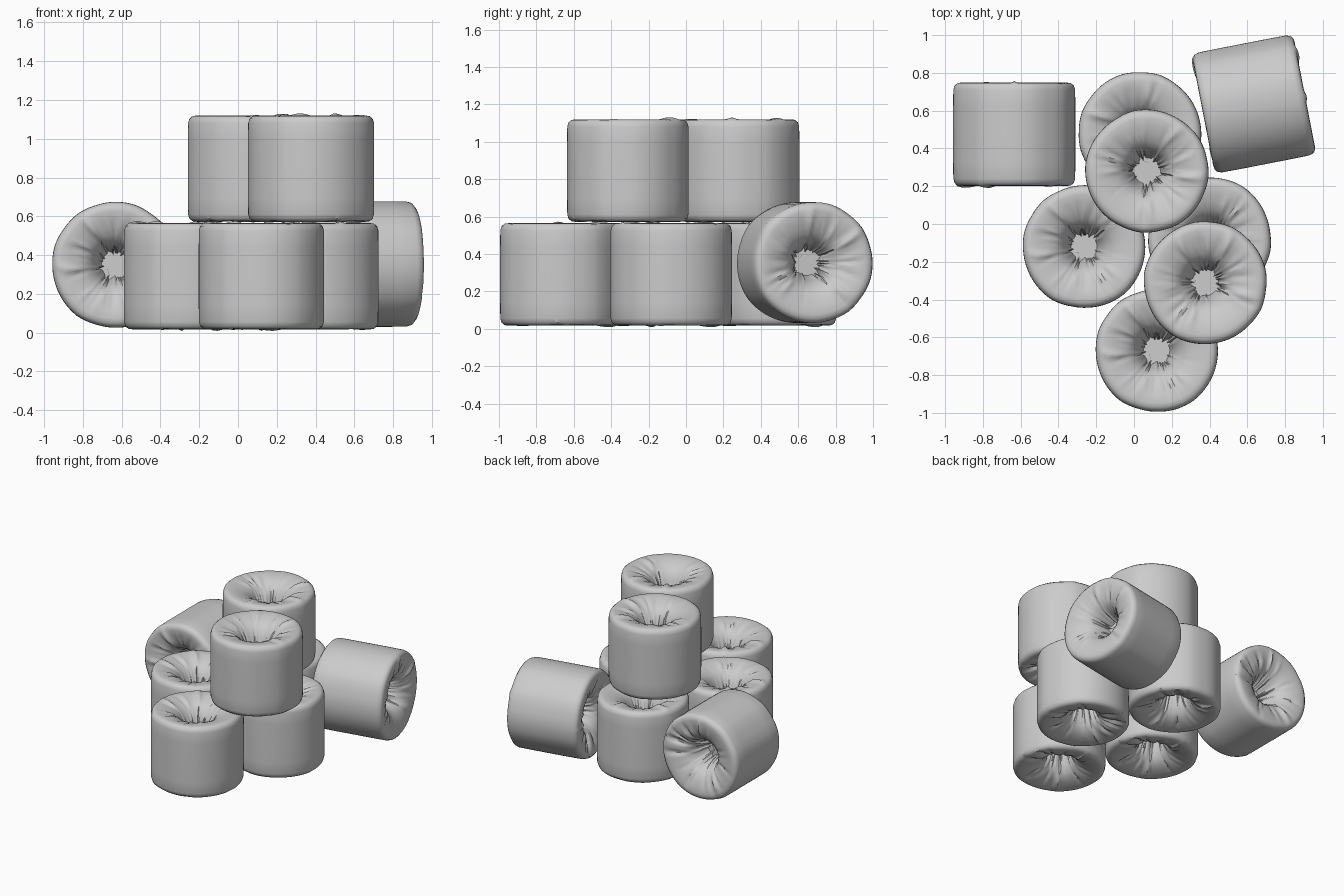
import bpy, bmesh, math, random
from mathutils import Matrix, Euler

cube = bpy.data.objects.get("Cube")
if cube:
    bpy.data.objects.remove(cube)

random.seed(7)
SEGMENTS = 120
CORNERS = 20

wrap = bpy.data.materials.new("wrapped paper grey")
wrap.use_nodes = True
GREY = (0.6, 0.6, 0.6, 1)
wrap.diffuse_color = GREY
wrap.node_tree.nodes["Principled BSDF"].inputs["Base Color"].default_value = GREY

# Half profile of one end, from the side wall to the bottom of the tucked hole
END = [(0.327, 0.15), (0.326, 0.235), (0.319, 0.258), (0.303, 0.271),
       (0.28, 0.274), (0.24, 0.268), (0.20, 0.257), (0.16, 0.24),
       (0.125, 0.21), (0.10, 0.165), (0.083, 0.11), (0.07, 0.06)]


def make_creases(count):
    """Random radial folds: angle, width, height, reach, twist."""
    return [(random.uniform(0, math.tau), random.uniform(0.035, 0.09),
             random.choice((-1, -1, 1)) * random.uniform(0.006, 0.02),
             random.uniform(0.17, 0.3), random.uniform(-0.5, 0.5))
            for _ in range(count)]


def fold(creases, angle, radius):
    """Height of the gathered film at a point on the end."""
    total = 0
    for a, width, height, reach, twist in creases:
        a += twist * (0.3 - radius) * 3
        d = (angle - a + math.pi) % math.tau - math.pi
        fade = max(0, min(1, (reach - radius) / 0.1 + 0.3))
        total += height * fade * math.exp(-(d / width) ** 2)
    return max(-0.025, min(0.02, total))


def outline(wobble, angle):
    """Slightly irregular many-sided outline."""
    t = angle / math.tau * CORNERS
    i, f = int(t) % CORNERS, t % 1
    return wobble[i] * (1 - f) + wobble[(i + 1) % CORNERS] * f


def roll_mesh():
    bm = bmesh.new()
    wobble = [random.uniform(0.985, 1.008) for _ in range(CORNERS)]
    angles = [math.tau * i / SEGMENTS for i in range(SEGMENTS)]
    rings = []
    for side in (1, -1):
        creases = make_creases(34)
        end_rings = []
        for r, z in END:
            ring = []
            for a in angles:
                lift = fold(creases, a, r) if r < 0.315 else 0
                rr = r * outline(wobble, a)
                if r < 0.17:
                    rr += lift * 0.9
                ring.append(bm.verts.new((rr * math.cos(a), rr * math.sin(a),
                                          side * (z + lift))))
            end_rings.append(ring)
        rings += end_rings[::-1] if side == 1 else end_rings
    for low, high in zip(rings, rings[1:]):
        for i in range(SEGMENTS):
            j = (i + 1) % SEGMENTS
            bm.faces.new((low[i], low[j], high[j], high[i]))
    # Closed bottoms of the two tucked holes
    bm.faces.new(rings[0])
    bm.faces.new(rings[-1])
    bmesh.ops.recalc_face_normals(bm, faces=bm.faces)
    mesh = bpy.data.meshes.new("wrapped_roll")
    bm.to_mesh(mesh)
    bm.free()
    mesh.materials.append(wrap)
    return mesh


mesh = roll_mesh()
LOW, HIGH = 0.291, 0.846
QUARTER = math.pi / 2
# Name, location, rotation
ROLLS = [
    ("front_roll", (0.12, -0.67, LOW), (0, 0, 0)),
    ("right_roll", (-0.265, -0.12, LOW), (0, 0, 0.1)),
    ("left_roll", (0.40, -0.08, LOW), (0, 0, 2)),
    ("back_roll", (0.03, 0.48, LOW), (0, 0, 0.6)),
    ("upper_back_roll", (0.07, 0.28, HIGH), (0, 0, 4)),
    ("upper_front_roll", (0.378, -0.31, HIGH), (0, 0, 5.2)),
    ("lying_right_roll", (-0.635, 0.475, 0.35), (QUARTER, 0, 0)),
    ("lying_left_roll", (0.635, 0.635, 0.355), (0, QUARTER, math.radians(11))),
]
for name, location, rotation in ROLLS:
    roll = bpy.data.objects.new(name, mesh)
    bpy.context.collection.objects.link(roll)
    roll.matrix_world = Matrix.Translation(location) @ Euler(rotation).to_matrix().to_4x4()

# Smooth film with sharp folds
bpy.ops.object.select_all(action='DESELECT')
roll.select_set(True)
bpy.context.view_layer.objects.active = roll
bpy.ops.object.shade_smooth_by_angle(angle=math.radians(40))
